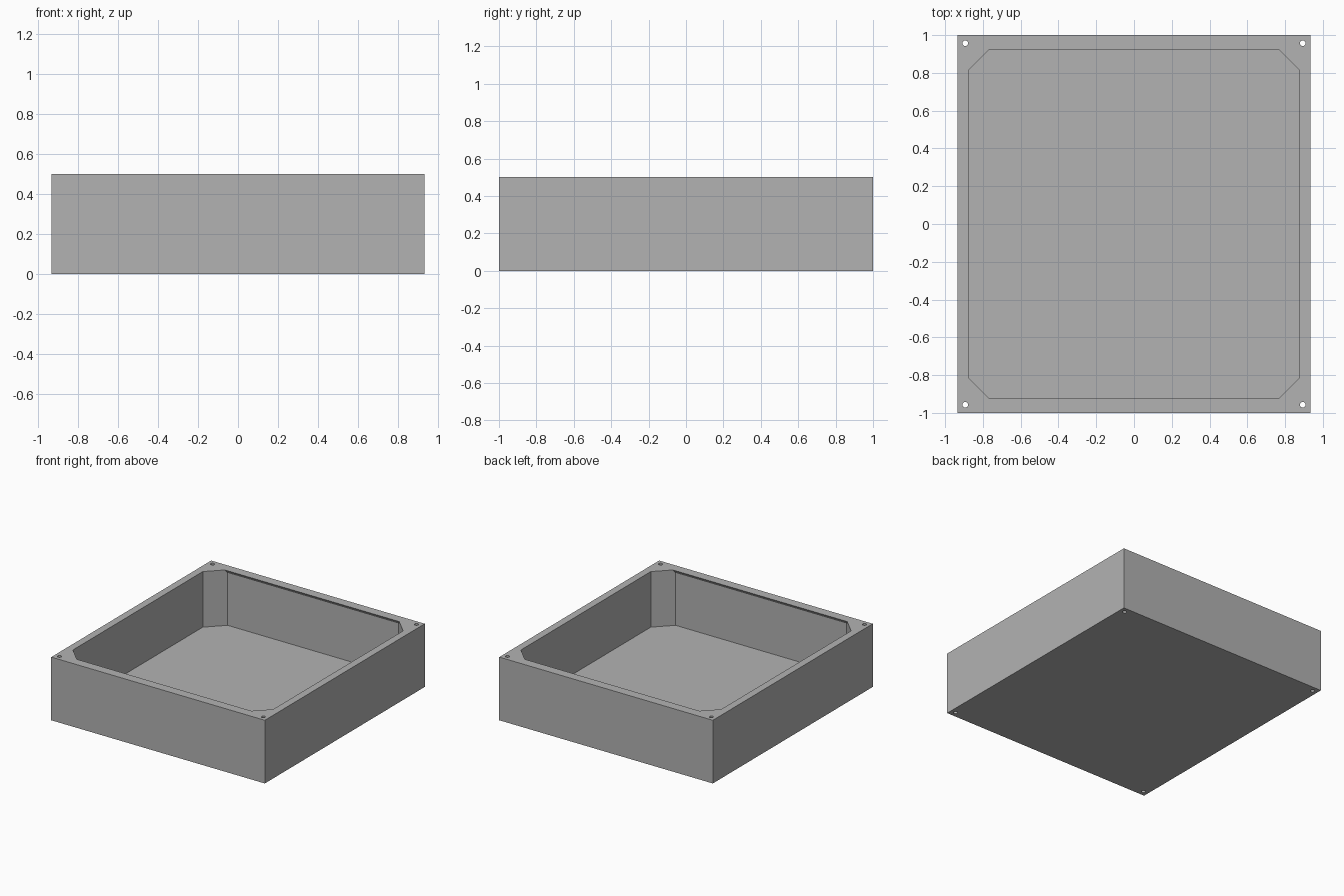
import bpy
import bmesh

if "Cube" in bpy.data.objects:
    bpy.data.objects.remove(bpy.data.objects["Cube"], do_unlink=True)

HALF_X, HALF_Y, HEIGHT = 0.935, 1.0, 0.5
FLOOR = 0.06
IN_X, IN_Y, CHAMFER = 0.877, 0.94, 0.128
LIP, LIP_DROP = 0.015, 0.025

grey = bpy.data.materials.new("plain grey")
grey.use_nodes = True
colour = (0.448, 0.448, 0.448, 1)
grey.diffuse_color = colour
grey.node_tree.nodes["Principled BSDF"].inputs["Base Color"].default_value = colour


def make_object(name, bm):
    bmesh.ops.recalc_face_normals(bm, faces=bm.faces)
    mesh = bpy.data.meshes.new(name)
    bm.to_mesh(mesh)
    bm.free()
    mesh.materials.append(grey)
    obj = bpy.data.objects.new(name, mesh)
    bpy.context.collection.objects.link(obj)
    return obj


def octagon(clip):
    """Chamfered rectangle whose two short walls move inward by clip."""
    side_y = IN_Y - CHAMFER
    end_x, end_y = IN_X - CHAMFER + clip, IN_Y - clip
    quarter = [(IN_X, side_y), (end_x, end_y)]
    half = quarter + [(-x, y) for x, y in reversed(quarter)]
    return half + [(-x, -y) for x, y in half]


# Solid outer block
bm = bmesh.new()
bmesh.ops.create_cube(bm, size=1)
bmesh.ops.scale(bm, vec=(2 * HALF_X, 2 * HALF_Y, HEIGHT), verts=bm.verts)
bmesh.ops.translate(bm, vec=(0, 0, HEIGHT / 2), verts=bm.verts)
box = make_object("open_box", bm)

# Cavity cutter, narrowing under the rim to leave a lip on the two end walls
bm = bmesh.new()
levels = [(FLOOR, 0), (HEIGHT - LIP_DROP, 0), (HEIGHT, LIP), (HEIGHT + 0.1, LIP)]
rings = [[bm.verts.new((x, y, z)) for x, y in octagon(clip)] for z, clip in levels]
for low, high in zip(rings, rings[1:]):
    for i in range(len(low)):
        j = (i + 1) % len(low)
        bm.faces.new((low[i], low[j], high[j], high[i]))
bm.faces.new(rings[0])
bm.faces.new(rings[-1])
cutters = [make_object("cavity_cutter", bm)]

# Screw hole cutters through the four corners
bm = bmesh.new()
for sx in (-1, 1):
    for sy in (-1, 1):
        hole = bmesh.ops.create_cone(bm, cap_ends=True, segments=24,
                                     radius1=0.015, radius2=0.015, depth=1)
        bmesh.ops.translate(bm, vec=(sx * 0.893, sy * 0.957, HEIGHT / 2),
                            verts=hole["verts"])
cutters.append(make_object("screw_hole_cutter", bm))

# Cut the block, then drop the helpers
for cutter in cutters:
    cutter.hide_render = True
    mod = box.modifiers.new(cutter.name, "BOOLEAN")
    mod.operation = "DIFFERENCE"
    mod.solver = "EXACT"
    mod.object = cutter
bpy.context.view_layer.objects.active = box
box.select_set(True)
for mod in list(box.modifiers):
    bpy.ops.object.modifier_apply(modifier=mod.name)
for cutter in cutters:
    bpy.data.objects.remove(cutter, do_unlink=True)
